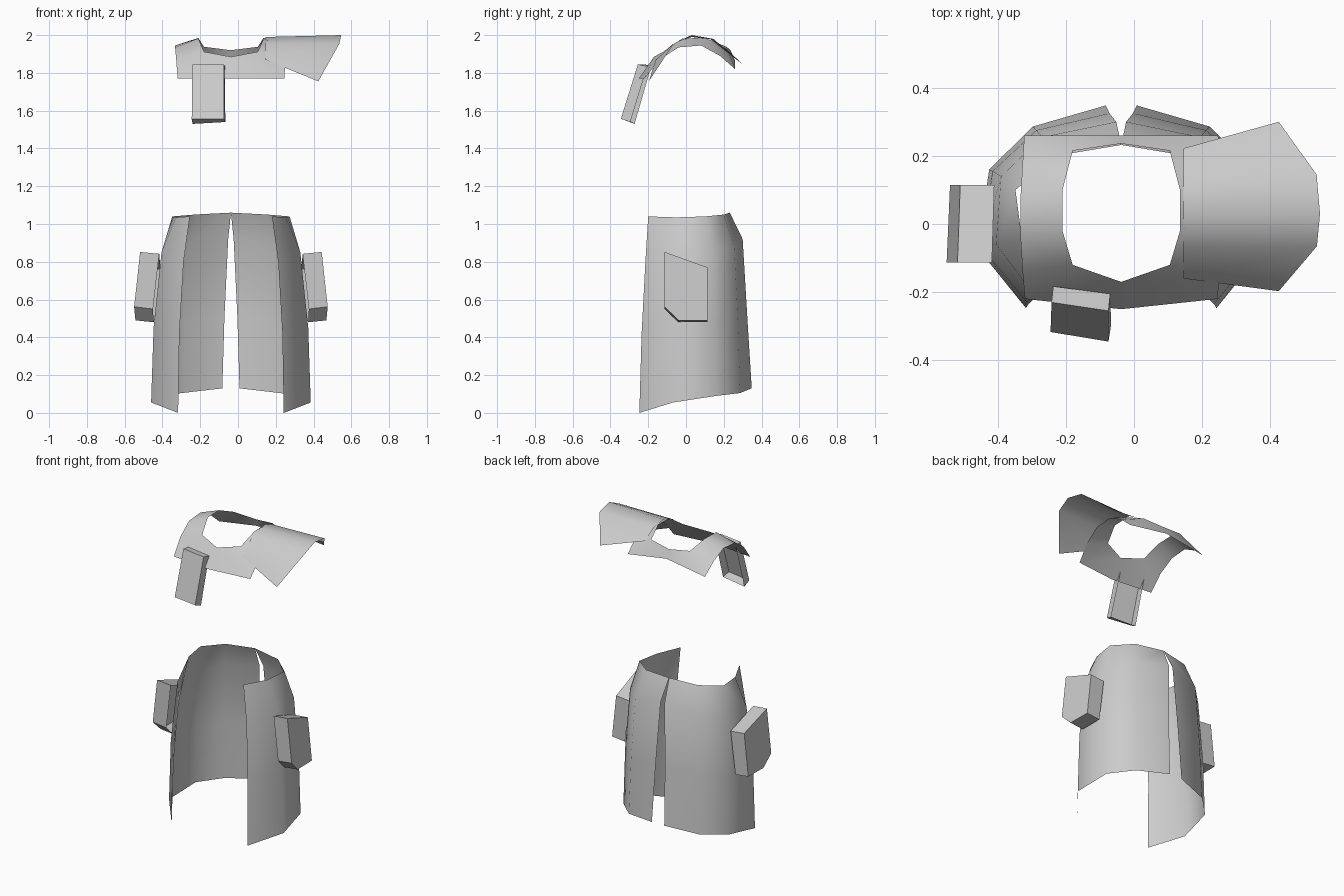
import bpy
import math

CX = -0.0375  # body symmetry plane


def make(name, verts, faces, mirror=False, smooth=None):
    mesh = bpy.data.meshes.new(name)
    mesh.from_pydata([(x - CX, y, z) for x, y, z in verts], [], faces)
    obj = bpy.data.objects.new(name, mesh)
    obj.location.x = CX
    bpy.context.collection.objects.link(obj)
    if mirror:
        mod = obj.modifiers.new("mirror", 'MIRROR')
        mod.merge_threshold = 0.002
    if smooth:
        bpy.ops.object.select_all(action='DESELECT')
        obj.select_set(True)
        bpy.context.view_layer.objects.active = obj
        bpy.ops.object.shade_smooth_by_angle(angle=math.radians(smooth))
    return obj


def sheet(name, rows, **kw):
    """Grid surface through rows of equal length."""
    n = len(rows[0])
    faces = [(i * n + j, i * n + j + 1, (i + 1) * n + j + 1, (i + 1) * n + j)
             for i in range(len(rows) - 1) for j in range(n - 1)]
    return make(name, [p for r in rows for p in r], faces, **kw)


def open_box(name, outer, inner, **kw):
    """Pouch: outer face and rim walls, open against the body."""
    n = len(outer)
    faces = [tuple(range(n))]
    faces += [(i, n + i, n + (i + 1) % n, (i + 1) % n) for i in range(n)]
    return make(name, outer + inner, faces, **kw)


# Coat skirt: columns from the back slit round to the open front
sheet("coat_skirt", [
    [(CX, .232, 1.06), (-.052, .30, .92), (-.072, .325, .5), (-.083, .348, .13)],
    [(-.23, .2, 1.05), (-.27, .255, .88), (-.287, .275, .48), (-.297, .286, .105)],
    [(-.348, .1, 1.04), (-.39, .14, .86), (-.415, .155, .47), (-.425, .16, .09)],
    [(-.328, -.05, 1.035), (-.405, -.06, .85), (-.447, -.07, .45), (-.46, -.07, .055)],
    [(-.255, -.2, 1.04), (-.288, -.215, .8), (-.31, -.235, .42), (-.317, -.247, 0)],
], mirror=True, smooth=60)

# Hip pouches
open_box("hip_pouch",
         [(-.518, -.113, .852), (-.55, -.113, .562), (-.543, -.04, .49),
          (-.54, .115, .49), (-.51, .115, .77)],
         [(-.417, -.113, .842), (-.45, -.113, .55), (-.447, -.04, .48),
          (-.445, .115, .48), (-.41, .115, .76)], mirror=True)

# Shoulder mantle: left half, neckline first and then outer hem
neck = [(CX, -.17, 1.885), (-.18, -.12, 1.912), (-.21, -.02, 1.982),
        (-.21, .1, 1.985), (-.18, .215, 1.938), (CX, .236, 1.92)]
hem = [(CX, -.25, 1.77), (-.32, -.22, 1.77), (-.327, -.14, 1.87),
       (-.333, -.04, 1.935), (-.333, .08, 1.945), (-.327, .18, 1.89),
       (-.322, .26, 1.82), (CX, .26, 1.865)]
make("shoulder_mantle", neck + hem,
     [(0, 1, 7, 6), (1, 8, 7), (1, 2, 9, 8), (2, 3, 10, 9),
      (3, 4, 11, 10), (4, 12, 11), (4, 5, 13, 12)], mirror=True, smooth=50)

# Single shoulder pad
sheet("shoulder_pad", [
    [(.145, -.16, 1.87), (.145, -.07, 1.953), (.145, .03, 1.99),
     (.145, .13, 1.978), (.145, .222, 1.92)],
    [(.425, -.197, 1.755), (.537, -.065, 1.955), (.546, .03, 2.0),
     (.536, .145, 1.98), (.425, .3, 1.845)],
], smooth=60)

# Chest pouch
open_box("chest_pouch",
         [(-.242, -.23, 1.845), (-.075, -.255, 1.845),
          (-.075, -.345, 1.557), (-.245, -.317, 1.555)],
         [(-.237, -.183, 1.84), (-.07, -.205, 1.835),
          (-.067, -.295, 1.54), (-.24, -.272, 1.53)])
